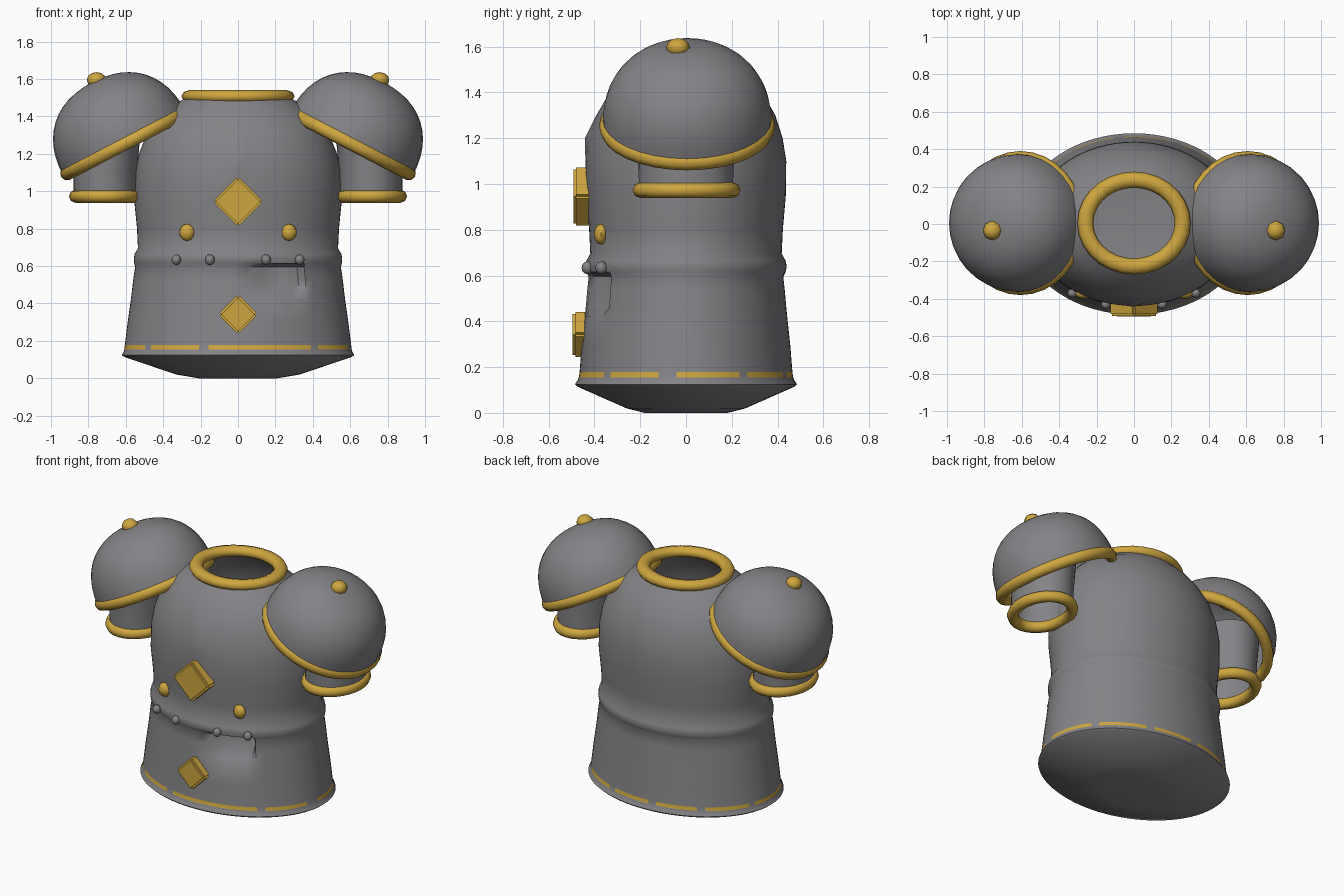
import bpy, bmesh
from math import sin, cos, pi, tau, exp, atan2, radians
from mathutils import Matrix, Vector

if "Cube" in bpy.data.objects:
    bpy.data.objects.remove(bpy.data.objects["Cube"], do_unlink=True)


def material(name, colour):
    m = bpy.data.materials.new(name)
    m.use_nodes = True
    m.diffuse_color = (*colour, 1)
    m.node_tree.nodes["Principled BSDF"].inputs["Base Color"].default_value = (*colour, 1)
    return m


STEEL = material("grey steel", (0.23, 0.23, 0.245))
GOLD = material("gold trim", (0.62, 0.38, 0.05))


def finish(name, bm, mats, matrix=Matrix(), angle=40):
    bmesh.ops.recalc_face_normals(bm, faces=bm.faces)
    mesh = bpy.data.meshes.new(name)
    bm.to_mesh(mesh)
    bm.free()
    for m in mats:
        mesh.materials.append(m)
    ob = bpy.data.objects.new(name, mesh)
    ob.matrix_world = matrix
    bpy.context.collection.objects.link(ob)
    bpy.ops.object.select_all(action="DESELECT")
    ob.select_set(True)
    bpy.context.view_layer.objects.active = ob
    bpy.ops.object.shade_smooth_by_angle(angle=radians(angle))
    return ob


def loft(bm, rows, n, closed=False):
    """Skin elliptical rings given as (z, radius x, radius y)."""
    rings = [[bm.verts.new((rx * cos(tau * i / n), ry * sin(tau * i / n), z))
              for i in range(n)] for z, rx, ry in rows]
    pairs = list(zip(rings, rings[1:] + rings[:1])) if closed else list(zip(rings, rings[1:]))
    for a, b in pairs:
        for i in range(n):
            j = (i + 1) % n
            bm.faces.new((a[i], a[j], b[j], b[i]))
    return rings


def ring(name, matrix, rx, ry, thick, height, n=28):
    bm = bmesh.new()
    rows = [(height * sin(tau * k / 8), rx + thick * cos(tau * k / 8),
             ry + thick * cos(tau * k / 8)) for k in range(8)]
    loft(bm, rows, n, closed=True)
    return finish(name, bm, [GOLD], matrix, 60)


def ball(name, loc, size, mat):
    bm = bmesh.new()
    bmesh.ops.create_uvsphere(bm, u_segments=8, v_segments=6, radius=1)
    bmesh.ops.scale(bm, vec=size, verts=bm.verts)
    return finish(name, bm, [mat], Matrix.Translation(loc), 50)


def diamond(name, z, half, front, back):
    bm = bmesh.new()
    bmesh.ops.create_cube(bm, size=1)
    side = half * 2 ** 0.5
    bmesh.ops.scale(bm, vec=(side, back - front, side), verts=bm.verts)
    bmesh.ops.rotate(bm, cent=(0, 0, 0), matrix=Matrix.Rotation(pi / 4, 3, "Y"), verts=bm.verts)
    bmesh.ops.bevel(bm, geom=bm.edges[:], offset=0.012, segments=2, affect="EDGES")
    return finish(name, bm, [GOLD], Matrix.Translation((0, (front + back) / 2, z)), 35)


# Torso: bowl-shaped base, flared hem, waist ridge and rounded shoulders
bm = bmesh.new()
torso_rows = [
    (0.0, 0.21, 0.18), (0.02, 0.33, 0.26), (0.115, 0.61, 0.475), (0.125, 0.622, 0.485),
    (0.14, 0.612, 0.475), (0.155, 0.608, 0.468), (0.178, 0.605, 0.465), (0.3, 0.59, 0.455),
    (0.42, 0.573, 0.442), (0.46, 0.568, 0.438), (0.53, 0.56, 0.432), (0.595, 0.55, 0.425),
    (0.615, 0.555, 0.435), (0.64, 0.557, 0.44), (0.665, 0.553, 0.435), (0.695, 0.535, 0.418),
    (0.8, 0.54, 0.423), (0.95, 0.555, 0.436), (1.1, 0.55, 0.438), (1.2, 0.53, 0.422),
    (1.3, 0.49, 0.39), (1.38, 0.44, 0.345), (1.44, 0.38, 0.3), (1.5, 0.28, 0.24)]
rings = loft(bm, torso_rows, 72)
hub = bm.verts.new((0, 0, 0.02))
for i in range(72):
    bm.faces.new((hub, rings[0][i], rings[0][(i + 1) % 72]))
for f in bm.faces:
    c = f.calc_center_median()
    # Broken gold line above the hem
    if 0.156 < c.z < 0.177 and int(atan2(c.y, c.x) / tau * 72 + 72) % 7:
        f.material_index = 1
for v in bm.verts:
    if v.co.y < 0:
        # Recess under the waist ridge and a small crease on the chest
        if 0.03 < v.co.x < 0.34 and 0.45 < v.co.z < 0.6:
            v.co.y += 0.07 * min(1, (v.co.x - 0.03) / 0.15) * min(1, (v.co.z - 0.4) / 0.13)
        v.co.y -= 0.02 * exp(-(v.co.x / 0.04) ** 2 - ((v.co.z - 1.2) / 0.06) ** 2)
finish("torso", bm, [STEEL, GOLD], angle=50)

# Collar
ring("collar", Matrix.Translation((0, 0.005, 1.507)), 0.26, 0.232, 0.043, 0.034)

# Chest ornaments
diamond("chest_diamond", 0.945, 0.135, -0.492, -0.41)
diamond("skirt_diamond", 0.342, 0.107, -0.495, -0.43)

for side, label in ((1, "left"), (-1, "right")):
    # Shoulder dome: a rounded cap tilted outwards
    tilt = Matrix.Translation((side * 0.607, 0.005, 1.255)) @ Matrix.Rotation(side * radians(27.5), 4, "Y")
    bm = bmesh.new()
    rows = []
    for k in range(12):
        t = pi / 2 * k / 12
        r = 0.37 * cos(t) ** 0.88
        rows.append((0.37 * sin(t) ** 0.88, r, r))
    top = loft(bm, rows, 32)[-1]
    tip = bm.verts.new((0, 0, 0.372))
    for i in range(32):
        bm.faces.new((top[i], top[(i + 1) % 32], tip))
    finish(label + "_shoulder_dome", bm, [STEEL], tilt, 50)
    ring(label + "_shoulder_rim", tilt, 0.35, 0.352, 0.033, 0.037, 32)
    ball(label + "_shoulder_stud", (side * 0.757, -0.035, 1.595), (0.052, 0.052, 0.042), GOLD)

    # Sleeve with gold cuff
    bm = bmesh.new()
    loft(bm, [(0.965, 0.17, 0.205), (1.1, 0.17, 0.208), (1.33, 0.19, 0.22)], 28)
    finish(label + "_sleeve", bm, [STEEL], Matrix.Translation((side * 0.71, 0, 0)))
    ring(label + "_cuff", Matrix.Translation((side * 0.71, 0.002, 0.973)), 0.158, 0.2, 0.036, 0.035)

    # Chest studs and waist knobs
    ball(label + "_chest_stud", (side * 0.272, -0.372, 0.78), (0.042, 0.03, 0.045), GOLD)
    for name, x, y in (("inner", 0.15, -0.43), ("outer", 0.33, -0.37)):
        ball(f"{label}_{name}_waist_knob", (side * x, y, 0.634), (0.026, 0.026, 0.028), STEEL)
